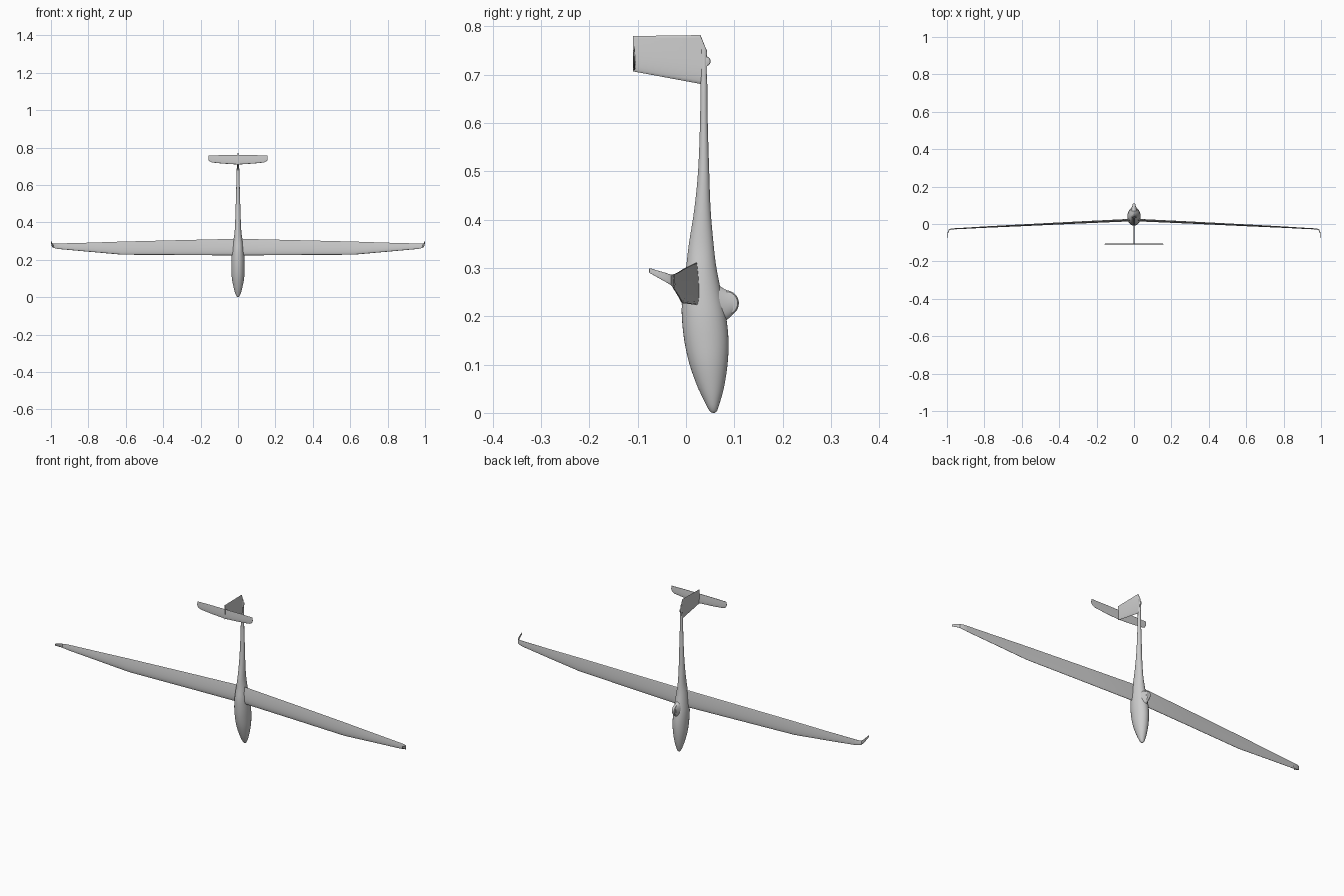
import bpy, bmesh, math
from mathutils import Vector

if "Cube" in bpy.data.objects:
    bpy.data.objects.remove(bpy.data.objects["Cube"])


def finish(name, bm, mirror=False, angle=35):
    bmesh.ops.recalc_face_normals(bm, faces=bm.faces)
    me = bpy.data.meshes.new(name)
    bm.to_mesh(me)
    bm.free()
    ob = bpy.data.objects.new(name, me)
    bpy.context.collection.objects.link(ob)
    if mirror:
        mod = ob.modifiers.new("mirror", 'MIRROR')
        mod.use_clip = True
        mod.merge_threshold = 0.0005
    bpy.ops.object.select_all(action='DESELECT')
    ob.select_set(True)
    bpy.context.view_layer.objects.active = ob
    bpy.ops.object.shade_smooth_by_angle(angle=math.radians(angle))
    return ob


def loft(rings, cap_start=True, cap_end=True):
    bm = bmesh.new()
    vs = [[bm.verts.new(p) for p in r] for r in rings]
    n = len(vs[0])
    for a, b in zip(vs, vs[1:]):
        for i in range(n):
            j = (i + 1) % n
            bm.faces.new((a[i], a[j], b[j], b[i]))
    if cap_start:
        bm.faces.new(vs[0])
    if cap_end:
        bm.faces.new(vs[-1])
    return bm


def smooth_rows(rows, steps=4):
    """Catmull-Rom interpolation between profile rows."""
    out = []
    for i in range(len(rows) - 1):
        p0, p1 = rows[max(i - 1, 0)], rows[i]
        p2, p3 = rows[i + 1], rows[min(i + 2, len(rows) - 1)]
        for s in range(steps):
            t = s / steps
            out.append([0.5 * (2 * b + (c - a) * t + (2 * a - 5 * b + 4 * c - d) * t * t
                               + (3 * b - a - 3 * c + d) * t ** 3)
                        for a, b, c, d in zip(p0, p1, p2, p3)])
    out.append(list(rows[-1]))
    return out


def section(x, y, z_le, z_te, t, roll, up=0.5, n=12):
    """Aerofoil ring: chord along z, thickness along the rolled normal."""
    a = math.radians(roll)
    nor = Vector((-math.sin(a), -math.cos(a), 0))
    pts = []
    for k in range(2 * n):
        c = 0.5 * (1 + math.cos(math.pi * k / n))
        h = 5 * (0.2969 * math.sqrt(c) - 0.126 * c - 0.3516 * c**2
                 + 0.2843 * c**3 - 0.1015 * c**4) * t + 0.0003
        side = up if k < n else -(1 - up)
        pts.append(Vector((x, y, z_le + (z_te - z_le) * c)) + nor * h * 2 * side)
    return pts


# Fuselage: z, upper edge y, lower edge y, half width
body = [(0.0, 0.055, 0.059, 0.002), (0.004, 0.049, 0.064, 0.007),
        (0.018, 0.041, 0.069, 0.014), (0.05, 0.026, 0.078, 0.023),
        (0.10, 0.008, 0.086, 0.032), (0.15, -0.003, 0.088, 0.035),
        (0.20, -0.008, 0.083, 0.035), (0.25, -0.008, 0.073, 0.031),
        (0.30, 0.0, 0.063, 0.025), (0.35, 0.006, 0.057, 0.018),
        (0.42, 0.017, 0.051, 0.0145), (0.50, 0.025, 0.048, 0.012),
        (0.60, 0.029, 0.045, 0.009), (0.68, 0.030, 0.044, 0.007),
        (0.752, 0.031, 0.043, 0.004)]


def body_rings(grow=0.0, n=36):
    rings = []
    for z, y0, y1, w in smooth_rows(body):
        cy, ry = (y0 + y1) / 2, (y1 - y0) / 2 + grow
        rings.append([((w + grow) * math.cos(2 * math.pi * i / n),
                       cy + ry * math.sin(2 * math.pi * i / n), z) for i in range(n)])
    return rings


finish("fuselage", loft(body_rings()))

# Canopy: thin skin cut from the fuselage shape by three planes
bm = loft(body_rings(0.0006), False, False)
for a, b in [((0.049, 0.08), (0.036, 0.19)), ((0.025, 0.045), (0.048, 0.072)),
             ((0.036, 0.185), (-0.008, 0.217))]:
    d = (b[0] - a[0], b[1] - a[1])
    bmesh.ops.bisect_plane(bm, geom=bm.verts[:] + bm.edges[:] + bm.faces[:],
                           plane_co=(0, a[0], a[1]), plane_no=(0, d[1], -d[0]),
                           clear_outer=True)
finish("canopy", bm)

# Wings, with drooped taper outboard
wing = [(0, 0.023, 0.223, 0.312, 0.013, 0), (0.3, 0.009, 0.225, 0.305, 0.011, 3),
        (0.62, -0.007, 0.227, 0.297, 0.009, 3), (0.8, -0.016, 0.243, 0.291, 0.007, 3),
        (0.955, -0.025, 0.257, 0.287, 0.005, 3)]
finish("wings", loft([section(*s, up=0.6) for s in wing], False), mirror=True)

# Upturned winglets
tip = [(0.955, -0.025, 0.257, 0.287, 0.005, 3), (0.978, -0.027, 0.261, 0.286, 0.004, 15),
       (0.989, -0.032, 0.265, 0.286, 0.0035, 50), (0.994, -0.042, 0.271, 0.290, 0.003, 80),
       (0.997, -0.060, 0.281, 0.295, 0.002, 83), (0.999, -0.076, 0.290, 0.300, 0.0014, 83)]
finish("winglets", loft([section(*s) for s in tip], False), mirror=True)

# Fin and rudder
fin = [(0, 0.043, 0.685, 0.750, 0.008, 90), (0, 0.030, 0.681, 0.782, 0.008, 90),
       (0, -0.110, 0.707, 0.780, 0.006, 90)]
finish("fin", loft([section(*s) for s in fin]))

# Tailplane
stab = [(0, -0.107, 0.709, 0.759, 0.005, 0), (0.08, -0.107, 0.714, 0.759, 0.004, 0),
        (0.14, -0.107, 0.720, 0.758, 0.003, 0), (0.153, -0.107, 0.726, 0.758, 0.0025, 0),
        (0.159, -0.107, 0.736, 0.757, 0.002, 0)]
finish("tailplane", loft([section(*s) for s in stab], False), mirror=True)

# Wheel fairing: y, front z, rear z, half width
fair = [(0.066, 0.180, 0.265, 0.020), (0.080, 0.189, 0.256, 0.015),
        (0.090, 0.197, 0.252, 0.012), (0.097, 0.204, 0.248, 0.010)]
rings = []
for y, z0, z1, w in fair:
    rings.append([(w * math.cos(math.pi * i / 12), y,
                   (z0 + z1) / 2 + (z1 - z0) / 2 * math.sin(math.pi * i / 12)) for i in range(24)])
finish("wheel_fairing", loft(rings))


def wheel(name, y, z, r, w):
    rim = [(-w, 0.75), (-w * 0.85, 0.9), (-w * 0.45, 0.985), (0, 1),
           (w * 0.45, 0.985), (w * 0.85, 0.9), (w, 0.75)]
    finish(name, loft([[(x, y + r * k * math.cos(math.pi * i / 16),
                         z + r * k * math.sin(math.pi * i / 16)) for i in range(32)]
                       for x, k in rim]))


wheel("main_wheel", 0.083, 0.227, 0.0265, 0.008)
wheel("tail_wheel", 0.041, 0.728, 0.010, 0.0035)
